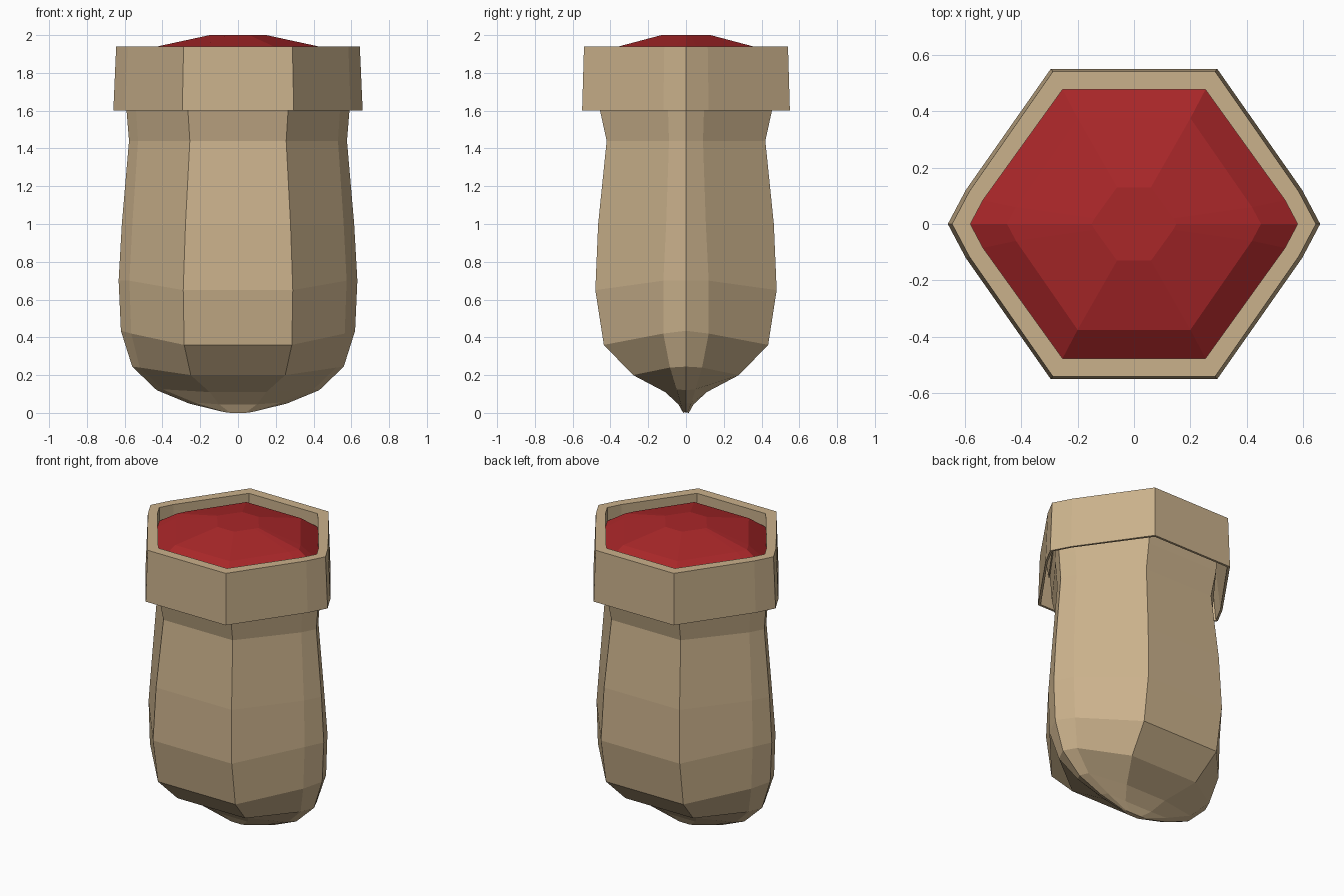
import bpy, bmesh

if "Cube" in bpy.data.objects:
    bpy.data.objects.remove(bpy.data.objects["Cube"])


def material(name, rgb):
    m = bpy.data.materials.new(name)
    m.diffuse_color = (*rgb, 1)
    m.use_nodes = True
    m.node_tree.nodes["Principled BSDF"].inputs["Base Color"].default_value = m.diffuse_color
    return m


TAN = material("tan cloth", (0.59, 0.44, 0.26))
RED = material("red filling", (0.40, 0.02, 0.022))


def ring(corner, shoulder, ridge):
    """Ten-sided loop from one quarter: wide-face corner, shoulder, end ridge (x, z)."""
    (cx, cy, cz), (sx, sy, sz), (rx, rz) = corner, shoulder, ridge
    return [(rx, 0, rz), (sx, sy, sz), (cx, cy, cz), (-cx, cy, cz), (-sx, sy, sz),
            (-rx, 0, rz), (-sx, -sy, sz), (-cx, -cy, cz), (cx, -cy, cz), (sx, -sy, sz)]


def level(z, rx, cy, cx, sy=0.1):
    """Horizontal ring whose shoulder sits on the corner-to-end line, slightly bulged."""
    sx = rx - sy * 0.53
    return ring((cx, cy, z), (sx, sy, z), (rx, z))


def loft(name, rings, mat, bottom=False, top=False, closed=False):
    bm = bmesh.new()
    rows = [[bm.verts.new(p) for p in r] for r in rings]
    pairs = list(zip(rows, rows[1:]))
    if closed:
        pairs.append((rows[-1], rows[0]))
    n = len(rows[0])
    for a, b in pairs:
        for i in range(n):
            j = (i + 1) % n
            bm.faces.new((a[i], a[j], b[j], b[i]))
    if bottom:
        bm.faces.new(rows[0][::-1])
    if top:
        bm.faces.new(rows[-1])
    bmesh.ops.recalc_face_normals(bm, faces=bm.faces)
    me = bpy.data.meshes.new(name)
    bm.to_mesh(me)
    bm.free()
    me.materials.append(mat)
    ob = bpy.data.objects.new(name, me)
    bpy.context.collection.objects.link(ob)
    return ob


# Sack body: pinched keel at the bottom, bulging middle, narrow neck
loft("sack_body", [
    ring((0.04, 0.015, 0.0), (0.07, 0.01, 0.004), (0.09, 0.008)),
    ring((0.10, 0.04, 0.045), (0.23, 0.03, 0.055), (0.26, 0.05)),
    ring((0.15, 0.11, 0.11), (0.40, 0.05, 0.125), (0.43, 0.12)),
    ring((0.25, 0.28, 0.20), (0.52, 0.085, 0.24), (0.56, 0.245)),
    ring((0.285, 0.435, 0.36), (0.565, 0.12, 0.42), (0.62, 0.435)),
    ring((0.29, 0.48, 0.65), (0.575, 0.12, 0.70), (0.632, 0.70)),
    level(1.00, 0.615, 0.465, 0.278, 0.105),
    level(1.44, 0.577, 0.42, 0.255, 0.09),
    level(1.60, 0.59, 0.455, 0.265, 0.095),
    level(1.90, 0.60, 0.49, 0.262, 0.09),
], TAN, bottom=True)

# Folded cuff: outer flap, flat rim, inner mouth wall
loft("folded_cuff", [
    level(1.60, 0.645, 0.535, 0.285, 0.115),
    level(1.60, 0.66, 0.55, 0.295, 0.12),
    level(1.94, 0.645, 0.54, 0.288, 0.115),
    level(1.94, 0.58, 0.477, 0.253, 0.085),
    level(1.78, 0.58, 0.477, 0.253, 0.085),
    level(1.78, 0.60, 0.49, 0.262, 0.09),
    level(1.90, 0.61, 0.505, 0.268, 0.10),
], TAN, closed=True)

# Heaped red contents
loft("red_contents", [
    level(1.85, 0.581, 0.478, 0.254, 0.085),
    level(1.935, 0.45, 0.375, 0.20, 0.06),
    level(2.00, 0.15, 0.13, 0.06, 0.02),
], RED, top=True)
